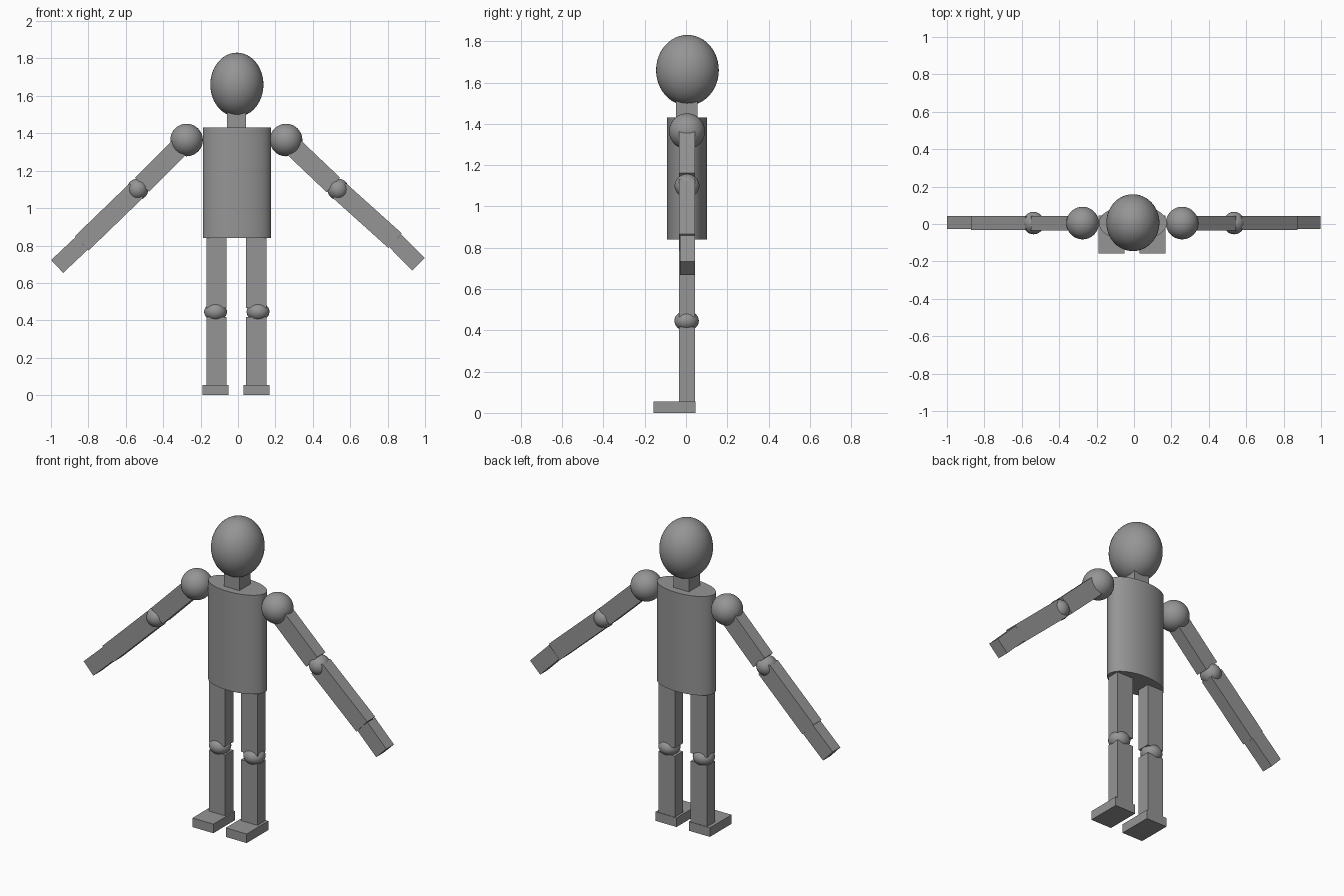
import bpy, math
from mathutils import Vector, Matrix

if "Cube" in bpy.data.objects:
    bpy.data.objects.remove(bpy.data.objects["Cube"])

grey = bpy.data.materials.new("mid_grey")
grey.diffuse_color = (0.3, 0.3, 0.3, 1)
grey.use_nodes = True
grey.node_tree.nodes["Principled BSDF"].inputs["Base Color"].default_value = grey.diffuse_color
Y = 0.005  # shared depth centre


def finish(name, smooth=False):
    ob = bpy.context.object
    ob.name = name
    ob.data.materials.append(grey)
    if smooth:
        bpy.ops.object.shade_smooth_by_angle(angle=math.radians(40))
    return ob


def ball(name, centre, radii):
    bpy.ops.mesh.primitive_uv_sphere_add(segments=48, ring_count=24, radius=1, location=centre)
    bpy.context.object.scale = radii
    finish(name, True)


def box(name, lo, hi):
    lo, hi = Vector(lo), Vector(hi)
    bpy.ops.mesh.primitive_cube_add(size=1, location=(lo + hi) / 2)
    bpy.context.object.scale = hi - lo
    finish(name)


def beam(name, a, b, width, depth, y=Y):
    """Box running from a to b, both (x, z) points."""
    a, b = Vector((a[0], y, a[1])), Vector((b[0], y, b[1]))
    d = b - a
    bpy.ops.mesh.primitive_cube_add(size=1)
    ob = finish(name)
    rot = Matrix.Rotation(math.atan2(d.x, d.z), 4, 'Y')
    ob.matrix_world = (Matrix.Translation((a + b) / 2) @ rot
                       @ Matrix.Diagonal((width, depth, d.length, 1)))


# Head, neck and oval torso
ball("head", (-0.006, 0.007, 1.66), (0.142, 0.152, 0.171))
box("neck", (-0.058, -0.048, 1.42), (0.043, 0.056, 1.53))
bpy.ops.mesh.primitive_cylinder_add(vertices=64, radius=1, depth=0.59, location=(-0.006, Y, 1.135))
bpy.context.object.scale = (0.182, 0.097, 1)
finish("torso", True)

# Arms: (shoulder, elbow, wrist, fingertip) as x, z
arms = {
    "left": ((-0.275, 1.364), (-0.537, 1.10), (-0.835, 0.812), (-0.967, 0.688)),
    "right": ((0.257, 1.364), (0.535, 1.10), (0.84, 0.826), (0.965, 0.70)),
}
for side, (sh, el, wr, tip) in arms.items():
    sh, el, wr, tip = map(Vector, (sh, el, wr, tip))
    ball(side + "_shoulder", (sh.x, Y, sh.y), (0.087,) * 3)
    ball(side + "_elbow", (el.x, Y, el.y), (0.057, 0.06, 0.057))
    u = (el - sh).normalized()
    beam(side + "_upper_arm", sh + u * 0.02, el - u * 0.035, 0.106, 0.077)
    beam(side + "_forearm", el + (wr - el).normalized() * 0.01, wr, 0.106, 0.076)
    beam(side + "_hand", wr, tip, 0.094, 0.072, Y + 0.003)

# Legs and feet
for side, x, foot_x in (("left", -0.115, -0.121), ("right", 0.098, 0.099)):
    box(side + "_thigh", (x - 0.054, -0.034, 0.465), (x + 0.054, 0.043, 0.845))
    box(side + "_shin", (x - 0.054, -0.034, 0.05), (x + 0.054, 0.043, 0.417))
    ball(side + "_knee", (x + (-0.005 if x < 0 else 0.009), 0.003, 0.446), (0.061, 0.059, 0.05))
    box(side + "_foot", (foot_x - 0.069, -0.158, 0), (foot_x + 0.069, 0.046, 0.054))
